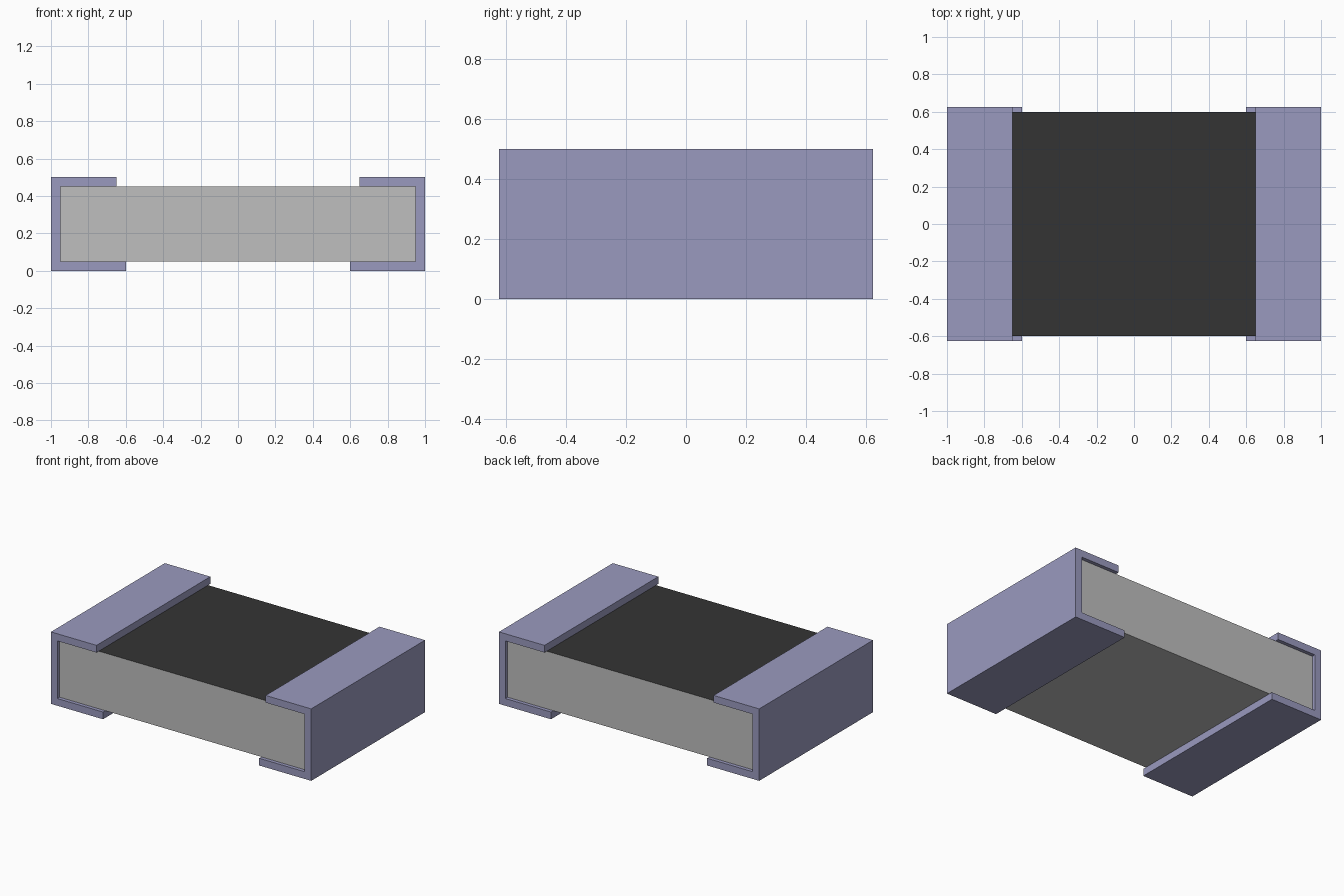
import bpy
import bmesh

cube = bpy.data.objects.get("Cube")
if cube:
    bpy.data.objects.remove(cube, do_unlink=True)


def make_material(name, rgb):
    mat = bpy.data.materials.new(name)
    mat.use_nodes = True
    mat.diffuse_color = (*rgb, 1)
    mat.node_tree.nodes["Principled BSDF"].inputs["Base Color"].default_value = (*rgb, 1)
    return mat


ceramic = make_material("ceramic_grey", (0.52, 0.52, 0.52))
coating = make_material("coating_black", (0.034, 0.034, 0.034))
metal = make_material("terminal_metal", (0.323, 0.323, 0.52))


def extrude_profile(name, points, half_depth, materials):
    """Extrude an x-z outline along y, centred on y = 0."""
    bm = bmesh.new()
    face = bm.faces.new([bm.verts.new((x, -half_depth, z)) for x, z in points])
    ext = bmesh.ops.extrude_face_region(bm, geom=[face])
    verts = [v for v in ext["geom"] if isinstance(v, bmesh.types.BMVert)]
    bmesh.ops.translate(bm, verts=verts, vec=(0, 2 * half_depth, 0))
    bmesh.ops.recalc_face_normals(bm, faces=bm.faces)
    mesh = bpy.data.meshes.new(name)
    bm.to_mesh(mesh)
    bm.free()
    for mat in materials:
        mesh.materials.append(mat)
    obj = bpy.data.objects.new(name, mesh)
    bpy.context.collection.objects.link(obj)
    return obj


# Ceramic block with a black coated top
body = extrude_profile("ceramic_body",
                       [(-0.95, 0.05), (0.95, 0.05), (0.95, 0.45), (-0.95, 0.45)],
                       0.6, [ceramic, coating])
for poly in body.data.polygons:
    poly.material_index = 1 if poly.normal.z > 0.5 else 0

# C-shaped end terminals, with the lower lip slightly longer
cap = [(0.6, 0), (1, 0), (1, 0.5), (0.65, 0.5),
       (0.65, 0.45), (0.95, 0.45), (0.95, 0.05), (0.6, 0.05)]
for side, sign in (("left", 1), ("right", -1)):
    extrude_profile(f"{side}_terminal", [(sign * x, z) for x, z in cap], 0.625, [metal])
